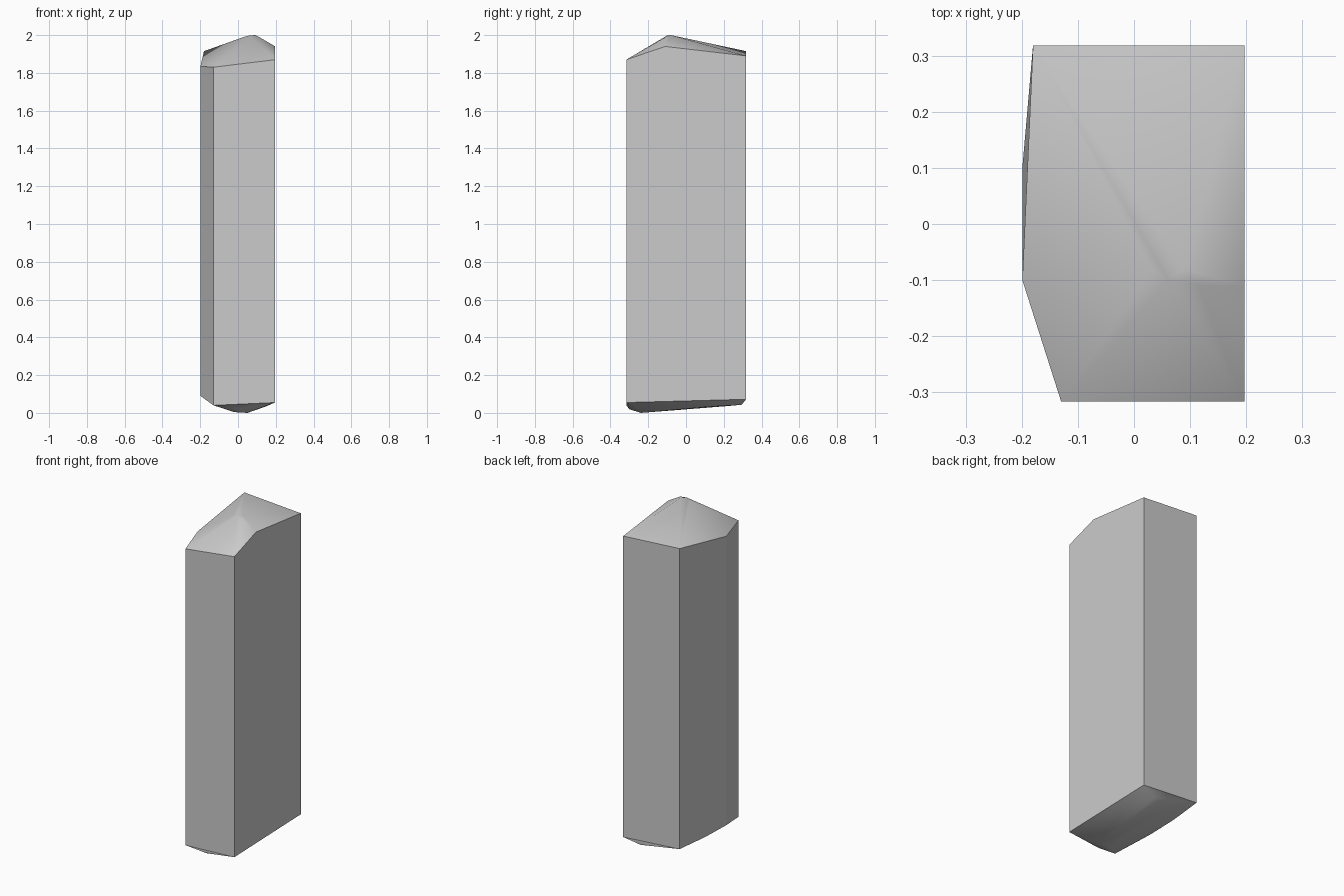
import bpy
import bmesh
from math import radians

cube = bpy.data.objects.get("Cube")
if cube:
    bpy.data.objects.remove(cube, do_unlink=True)

# Stone colour
stone = bpy.data.materials.new("grey_stone")
stone.use_nodes = True
grey = (0.6, 0.6, 0.6, 1)
stone.diffuse_color = grey
stone.node_tree.nodes["Principled BSDF"].inputs["Base Color"].default_value = grey

# Pillar corners: x, y, bottom z, top z
corners = [
    (-0.13, -0.316, 0.04, 1.83),
    (0.197, -0.316, 0.055, 1.87),
    (0.197, 0.318, 0.072, 1.89),
    (-0.18, 0.318, 0.10, 1.915),
    (-0.199, -0.10, 0.09, 1.835),
]
points = [(x, y, z) for x, y, *heights in corners for z in heights]

# Shoulder on the left wall and bulge low on the right wall
points += [(0.197, -0.11, 1.94), (-0.199, 0.10, 0.095)]

# Blunt peak
points += [(0.03, -0.08, 1.99), (0.06, -0.10, 1.998),
           (0.09, -0.08, 2.0), (0.115, -0.11, 1.988)]

# Worn underside
points += [(-0.02, -0.24, 0.004), (0.05, -0.24, 0.0), (0.0, -0.30, 0.02),
           (0.147, 0.13, 0.034), (0.097, 0.295, 0.043), (-0.02, 0.22, 0.036)]

# Wrap the points in a faceted shell
bm = bmesh.new()
for p in points:
    bm.verts.new(p)
hull = bmesh.ops.convex_hull(bm, input=bm.verts)
spare = {g for g in hull["geom_interior"] + hull["geom_unused"]
         if isinstance(g, bmesh.types.BMVert)}
bmesh.ops.delete(bm, geom=list(spare), context="VERTS")
bmesh.ops.dissolve_limit(bm, angle_limit=radians(0.5), verts=bm.verts, edges=bm.edges)
bmesh.ops.recalc_face_normals(bm, faces=bm.faces)

# Walls stay flat, the worn ends are smooth
for f in bm.faces:
    f.smooth = abs(f.normal.z) > 0.15

mesh = bpy.data.meshes.new("stone_pillar")
bm.to_mesh(mesh)
bm.free()
mesh.materials.append(stone)
pillar = bpy.data.objects.new("stone_pillar", mesh)
bpy.context.collection.objects.link(pillar)
